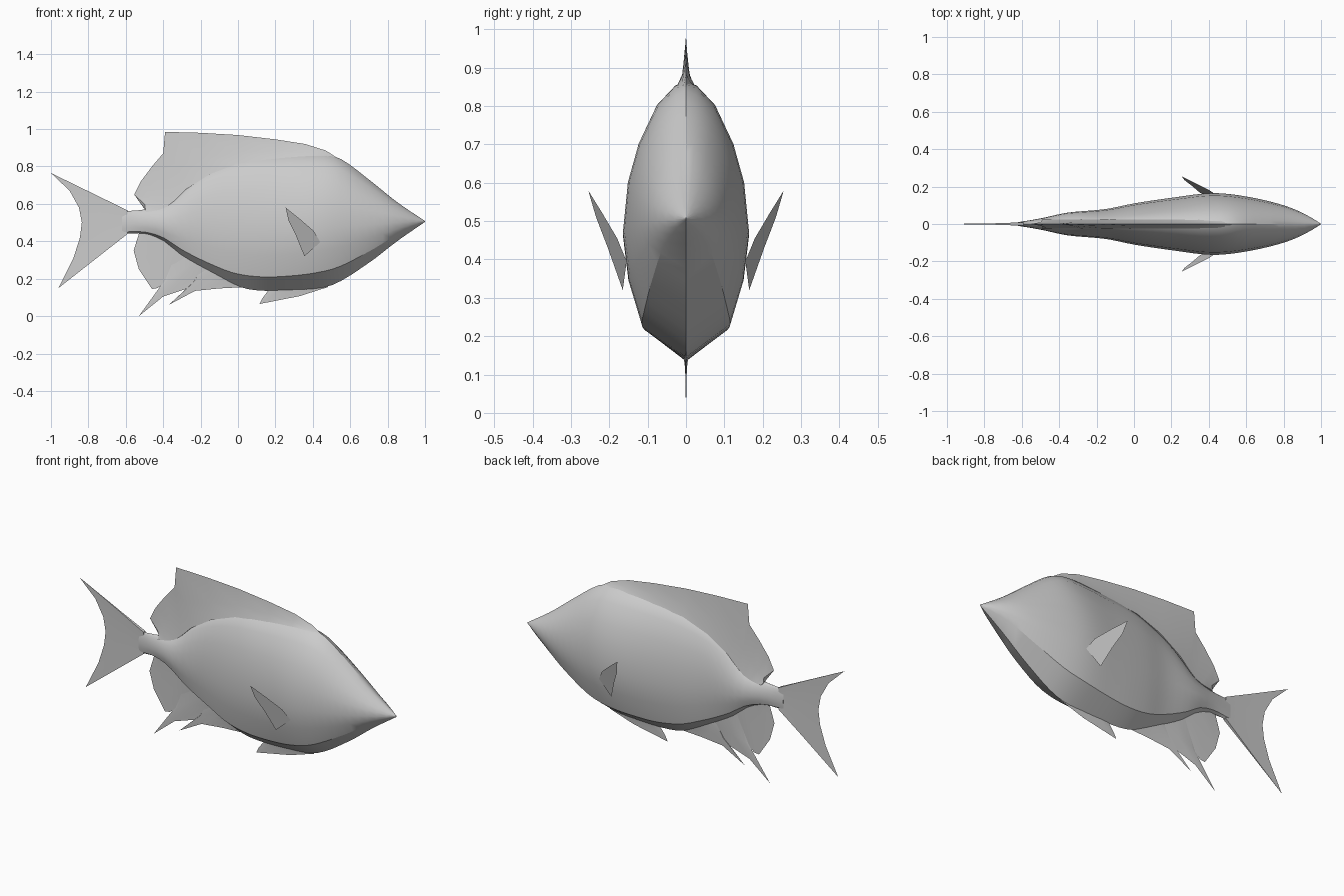
import bpy
import math
from mathutils import Vector

default_cube = bpy.data.objects.get("Cube")
if default_cube:
    bpy.data.objects.remove(default_cube, do_unlink=True)


def make_object(name, vertices, faces, sharp_angle=28):
    """Create a mesh object and shade it smooth with sharp edges kept."""
    mesh = bpy.data.meshes.new(name)
    mesh.from_pydata(vertices, [], faces)
    mesh.validate()
    obj = bpy.data.objects.new(name, mesh)
    bpy.context.collection.objects.link(obj)
    bpy.ops.object.select_all(action="DESELECT")
    bpy.context.view_layer.objects.active = obj
    obj.select_set(True)
    bpy.ops.object.mode_set(mode="EDIT")
    bpy.ops.mesh.select_all(action="SELECT")
    bpy.ops.mesh.normals_make_consistent(inside=False)
    bpy.ops.object.mode_set(mode="OBJECT")
    bpy.ops.object.shade_smooth_by_angle(angle=math.radians(sharp_angle))
    return obj


def sample(knots, x):
    """Smoothly interpolate a height or width along the body length."""
    last = len(knots) - 1

    def slope(i):
        before, after = knots[max(i - 1, 0)], knots[min(i + 1, last)]
        return (after[1] - before[1]) / (after[0] - before[0])

    for i in range(last):
        (start, low), (end, high) = knots[i], knots[i + 1]
        if x <= end or i == last - 1:
            span = end - start
            t = min(max((x - start) / span, 0), 1)
            ease = t * t * (3 - 2 * t)
            swing_in = t * (1 - t) ** 2 * span * slope(i)
            swing_out = t * t * (t - 1) * span * slope(i + 1)
            return low + (high - low) * ease + swing_in + swing_out


# Body: side outlines, belly crease and half width along the length
back_line = [(-.62, .56), (-.5, .57), (-.38, .6), (-.27, .7), (-.17, .765), (0, .83),
             (.2, .855), (.45, .865), (.55, .84), (.7, .73), (.85, .61), (1, .508)]
crease_line = [(-.62, .45), (-.5, .45), (-.4, .42), (-.3, .355), (-.15, .28), (0, .225),
               (.2, .21), (.5, .25), (.7, .345), (.85, .435), (1, .506)]
keel_line = [(-.62, .44), (-.5, .44), (-.4, .4), (-.3, .32), (-.15, .235), (0, .16),
             (.1, .138), (.3, .138), (.5, .165), (.7, .285), (.85, .4), (1, .504)]
half_width = [(-.65, .005), (-.5, .03), (-.36, .06), (-.15, .08), (0, .11), (.2, .14),
              (.42, .165), (.6, .147), (.8, .1), (.92, .05), (1, .001)]

# Cross-section from crease to back: (height fraction, width fraction)
flank = [(0, .7), (.18, .91), (.37, 1), (.58, .92), (.74, .75), (.9, .46), (.98, .17)]


def body_ring(x):
    top, crease, keel = (sample(line, x) for line in (back_line, crease_line, keel_line))
    width = sample(half_width, x)
    side = [(width * w, crease + (top - crease) * h) for h, w in flank]
    ring = [(x, 0, keel)]
    ring += [(x, y, z) for y, z in side]
    ring.append((x, 0, top))
    ring += [(x, -y, z) for y, z in reversed(side)]
    return ring


def build_body(steps=36):
    tail_x, nose_x = -.62, 1
    rings = [body_ring(tail_x + (nose_x - tail_x) * i / steps) for i in range(steps + 1)]
    count = len(rings[0])
    vertices = [point for ring in rings for point in ring]
    faces = []
    for i in range(steps):
        for j in range(count):
            k = (j + 1) % count
            faces.append((i * count + j, i * count + k,
                          (i + 1) * count + k, (i + 1) * count + j))
    faces.append(tuple(range(count)))
    faces.append(tuple(range(steps * count, (steps + 1) * count)))
    return make_object("body", vertices, faces)


def build_fin(name, root, edge, thickness):
    """Wedge-shaped fin on the centre plane, thick at the root, thin at the edge."""
    vertices, faces = [], []
    middle_share, middle_thickness = .4, .4 * thickness
    for (root_x, root_z), (edge_x, edge_z) in zip(root, edge):
        base = Vector((root_x, 0, root_z))
        tip = Vector((edge_x, 0, edge_z))
        middle = base.lerp(tip, middle_share)
        out, mid_out = Vector((0, thickness, 0)), Vector((0, middle_thickness, 0))
        vertices += [base + out, middle + mid_out, tip, middle - mid_out, base - out]
    row = len(vertices) // len(root)
    for i in range(len(root) - 1):
        for j in range(row):
            k = (j + 1) % row
            faces.append((i * row + j, i * row + k,
                          (i + 1) * row + k, (i + 1) * row + j))
    faces.append(tuple(range(row)))
    faces.append(tuple(range(len(vertices) - row, len(vertices))))
    return make_object(name, vertices, faces)


def along(line, xs, inset):
    """Root points that follow a body outline, sunk slightly into it."""
    return [(x, sample(line, x) + inset) for x in xs]


build_body()

# Dorsal fin
dorsal_edge = [(-.5, .575), (-.555, .65), (-.52, .72), (-.46, .8), (-.4, .87), (-.39, .985),
               (-.2, .98), (0, .968), (.2, .945), (.36, .92), (.47, .885), (.54, .84)]
dorsal_xs = [-.49, -.46, -.42, -.38, -.34, -.28, -.15, 0, .2, .35, .46, .53]
build_fin("dorsal_fin", along(back_line, dorsal_xs, -.015), dorsal_edge, .025)

# Tail fin, with a forked rear edge
tail_edge = [(-.96, .15), (-.88, .31), (-.845, .42), (-.835, .5),
             (-.85, .58), (-.9, .67), (-1, .765)]
tail_root = [(-.59, .44 + .125 * i / (len(tail_edge) - 1)) for i in range(len(tail_edge))]
build_fin("tail_fin", tail_root, tail_edge, .009)

# Rounded rear anal fin
anal_edge = [(-.53, .44), (-.558, .35), (-.53, .25), (-.46, .145), (-.43, .15), (-.3, .24)]
anal_xs = [-.5, -.46, -.42, -.37, -.32, -.25]
build_fin("anal_fin", along(keel_line, anal_xs, .02), anal_edge, .008)

# Two swept-back spines under the belly
build_fin("rear_belly_spine", along(keel_line, [-.32, -.27, -.22, -.17, -.13], .025),
          [(-.4, .18), (-.53, 0), (-.4, .105), (-.28, .145), (-.17, .21)], .008)
build_fin("front_belly_spine", along(keel_line, [-.18, -.15, -.1, -.04, .04], .025),
          [(-.24, .18), (-.37, .06), (-.23, .135), (-.1, .148), (.03, .155)], .008)

# Pelvic fin under the chest
build_fin("pelvic_fin", along(keel_line, [.18, .21, .25, .36, .48], .02),
          [(.16, .135), (.13, .095), (.115, .065), (.33, .107), (.48, .155)], .007)

# Pectoral fins: flat blades leaning out from the flanks
pectoral_outline = [(.255, .58), (.33, .52), (.405, .455), (.44, .395),
                    (.355, .32), (.31, .43), (.27, .51)]


def pectoral_reach(x, z):
    return .205 - .316 * x + .225 * z


for name, side in (("left_pectoral_fin", 1), ("right_pectoral_fin", -1)):
    blade = [(x, side * pectoral_reach(x, z), z) for x, z in pectoral_outline]
    make_object(name, blade, [tuple(range(len(blade)))])
